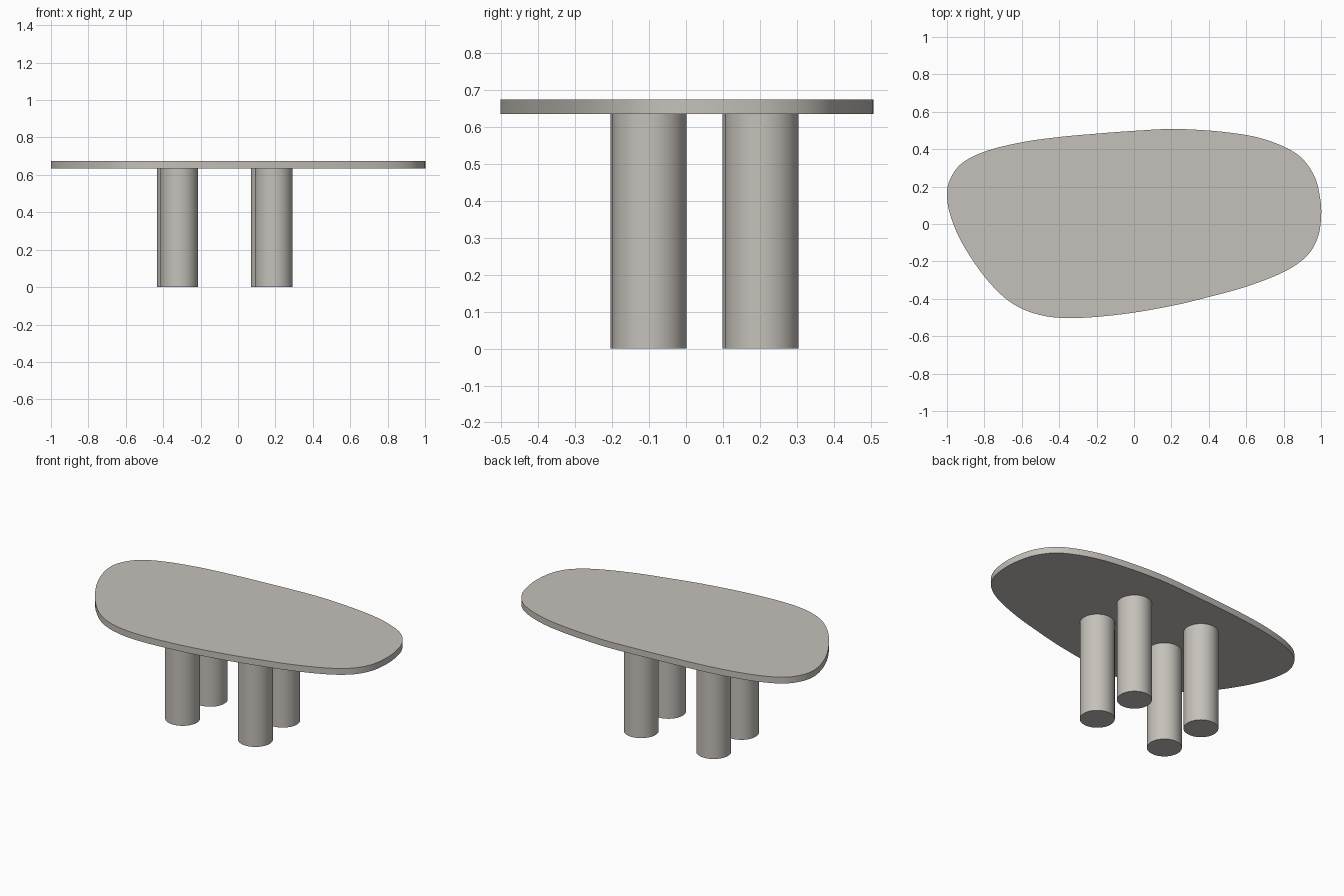
import bpy, bmesh, math
from mathutils import Vector

if "Cube" in bpy.data.objects:
    bpy.data.objects.remove(bpy.data.objects["Cube"])

stone = bpy.data.materials.new("warm_grey_stone")
stone.diffuse_color = (0.56, 0.53, 0.49, 1.0)
stone.use_nodes = True
stone.node_tree.nodes["Principled BSDF"].inputs["Base Color"].default_value = stone.diffuse_color

# Outline of the pebble-shaped top, clockwise from the left end
OUTLINE = [(-1.0, .14), (-.985, .235), (-.92, .325), (-.79, .39), (-.6, .437),
           (-.4, .465), (-.2, .483), (0, .498), (.23, .508), (.5, .49),
           (.7, .452), (.87, .375), (.96, .265), (.995, .14), (1.0, .03),
           (.98, -.08), (.92, -.175), (.8, -.257), (.6, -.335), (.4, -.39),
           (.2, -.438), (-.06, -.482), (-.32, -.503), (-.5, -.487),
           (-.65, -.425), (-.78, -.305), (-.9, -.135), (-.97, .01)]
TOP_LOW, TOP_HIGH = 0.635, 0.675


def smooth_loop(points, steps=6):
    """Closed Catmull-Rom curve through the points."""
    pts = [Vector(p) for p in points]
    n, out = len(pts), []
    for i in range(n):
        a, b, c, d = (pts[(i + k) % n] for k in (-1, 0, 1, 2))
        for s in range(steps):
            t = s / steps
            out.append(0.5 * (2 * b + (c - a) * t + (2 * a - 5 * b + 4 * c - d) * t * t
                              + (3 * b - a - 3 * c + d) * t ** 3))
    return out


def prism(name, loop, z0, z1):
    """Extrude a closed outline between two heights."""
    bm = bmesh.new()
    face = bm.faces.new([bm.verts.new((p.x, p.y, z0)) for p in loop])
    ext = bmesh.ops.extrude_face_region(bm, geom=[face], use_keep_orig=True)
    for v in ext["geom"]:
        if isinstance(v, bmesh.types.BMVert):
            v.co.z = z1
    bmesh.ops.recalc_face_normals(bm, faces=bm.faces)
    mesh = bpy.data.meshes.new(name)
    bm.to_mesh(mesh)
    bm.free()
    mesh.materials.append(stone)
    obj = bpy.data.objects.new(name, mesh)
    bpy.context.collection.objects.link(obj)
    bpy.ops.object.select_all(action='DESELECT')
    obj.select_set(True)
    bpy.context.view_layer.objects.active = obj
    bpy.ops.object.shade_smooth_by_angle(angle=math.radians(35))
    return obj


# Table top
prism("table_top", smooth_loop(OUTLINE), TOP_LOW, TOP_HIGH)

# Four round column legs, set very slightly askew
LEGS = {"front_left_leg": (-.314, -.104), "front_right_leg": (.191, -.099),
        "back_left_leg": (-.333, .199), "back_right_leg": (.169, .205)}
for name, (x, y) in LEGS.items():
    ring = [Vector((x + .1 * math.cos(k * math.tau / 64),
                    y + .1 * math.sin(k * math.tau / 64))) for k in range(64)]
    prism(name, ring, 0.0, TOP_LOW)
